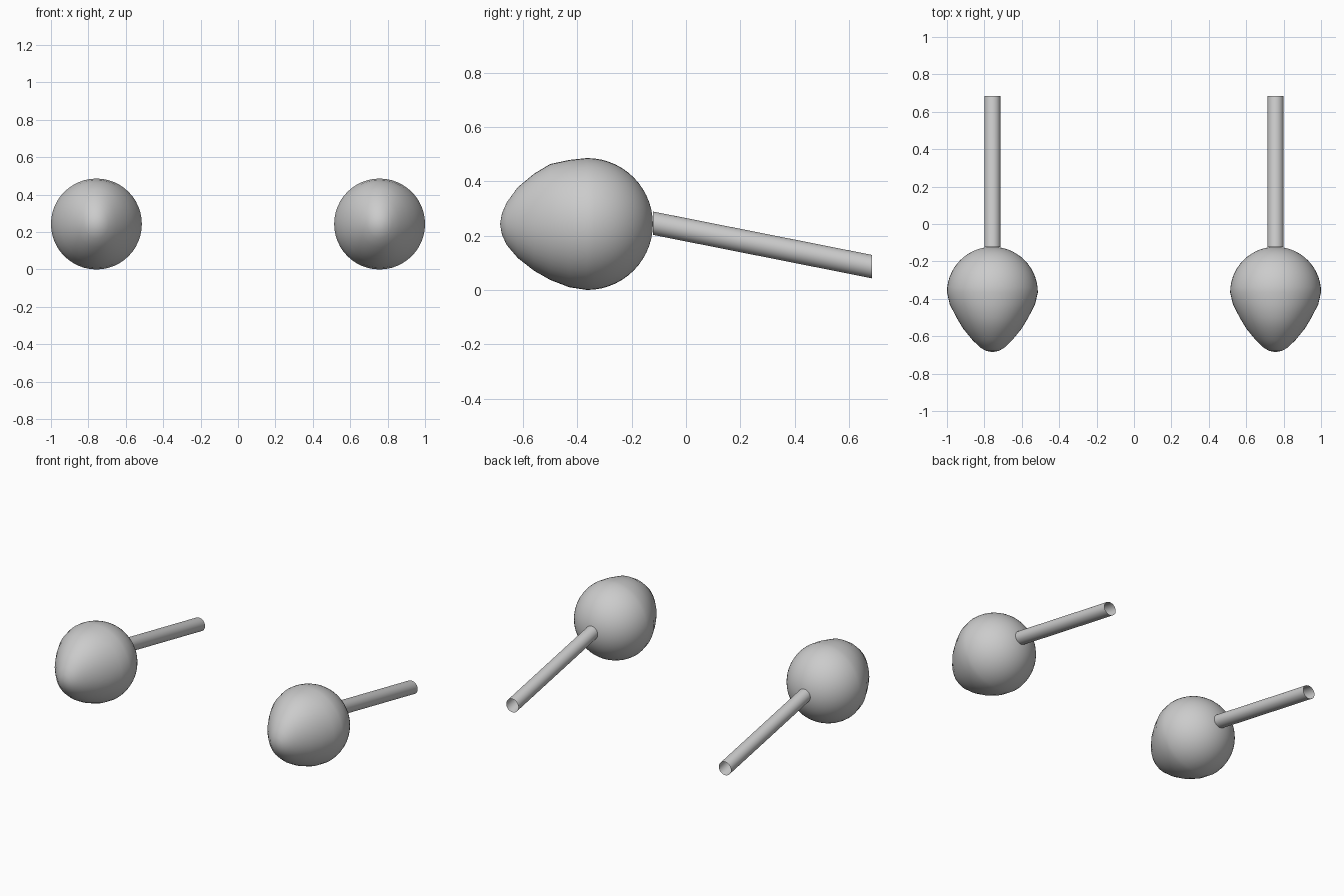
import bpy
import bmesh
from math import sin, cos, pi

cube = bpy.data.objects.get("Cube")
if cube:
    bpy.data.objects.remove(cube, do_unlink=True)

grey = bpy.data.materials.new("plain grey")
grey.use_nodes = True
colour = (0.6, 0.6, 0.6, 1)
grey.diffuse_color = colour
grey.node_tree.nodes["Principled BSDF"].inputs["Base Color"].default_value = colour

SPACING = 0.757
RADIUS = 0.243
BULB_Y = -0.365


def loft(name, x, rings, segments):
    """Skin rings given as (y, centre height, side, up, down)."""
    bm = bmesh.new()
    loops = []
    for y, height, side, up, down in rings:
        loop = []
        for i in range(segments):
            a = 2 * pi * i / segments
            rise = sin(a) * (up if sin(a) > 0 else down)
            loop.append(bm.verts.new((x + side * cos(a), y, height + rise)))
        loops.append(loop)
    for first, second in zip(loops, loops[1:]):
        for i in range(segments):
            j = (i + 1) % segments
            bm.faces.new((first[i], first[j], second[j], second[i]))
    # Collapse the pole rings of closed shapes
    bmesh.ops.remove_doubles(bm, verts=bm.verts, dist=0.0001)
    bmesh.ops.recalc_face_normals(bm, faces=bm.faces)
    mesh = bpy.data.meshes.new(name)
    bm.to_mesh(mesh)
    bm.free()
    for face in mesh.polygons:
        face.use_smooth = True
    mesh.materials.append(grey)
    obj = bpy.data.objects.new(name, mesh)
    bpy.context.collection.objects.link(obj)
    return obj


# Bulb: drawn-out nose, then a round back half
nose = [
    (-0.685, 0, 0, 0),
    (-0.678, 0.035, 0.04, 0.04),
    (-0.66, 0.066, 0.08, 0.078),
    (-0.62, 0.107, 0.135, 0.125),
    (-0.56, 0.156, 0.185, 0.172),
    (-0.50, 0.192, 0.221, 0.206),
    (-0.43, 0.228, 0.236, 0.233),
]
bulb = [(y, RADIUS, side, up, down) for y, side, up, down in nose]
STEPS = 14
for k in range(STEPS + 1):
    a = pi / 2 * k / STEPS
    r = RADIUS * cos(a)
    bulb.append((BULB_Y + RADIUS * sin(a), RADIUS, r, r, r))

# Stalk: open tube sloping down to the back, with upright ends
T = 0.043
stalk = [(-0.122, 0.246, T, T, T), (0.685, 0.086, T, T, T)]

for label, sign in (("left", 1), ("right", -1)):
    loft(label + "_bulb", sign * SPACING, bulb, 48)
    loft(label + "_stalk", sign * SPACING, stalk, 32)
